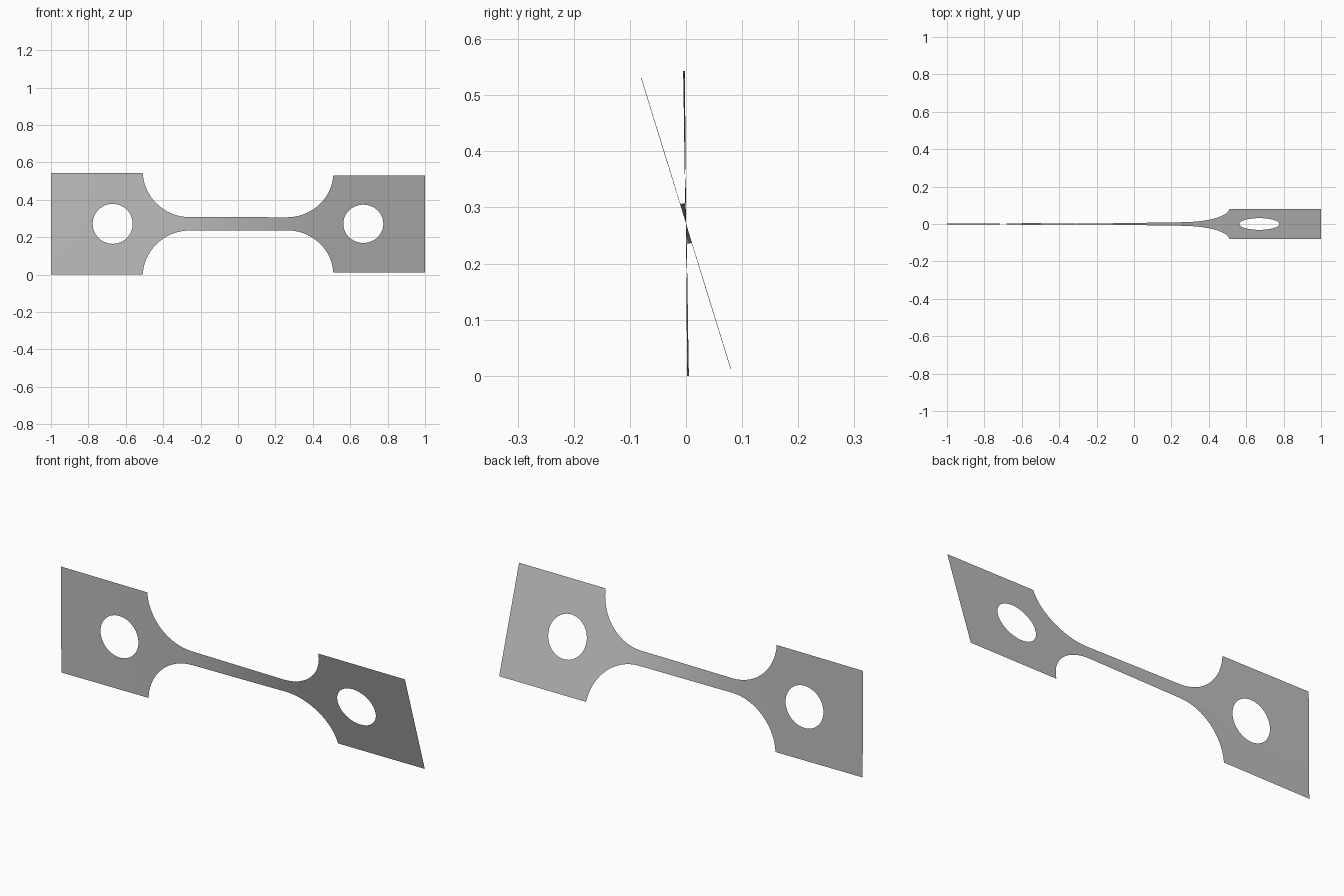
import bpy
import bmesh
from math import sqrt, sin, cos, pi, radians

cube = bpy.data.objects.get("Cube")
if cube:
    bpy.data.objects.remove(cube)

HALF_HEIGHT, NECK, FILLET, FILLET_X = 0.2715, 0.036, 0.25, 0.26
HOLE_X, HOLE_R = 0.67, 0.107
SHOULDER = FILLET_X + sqrt(FILLET**2 - (NECK + FILLET - HALF_HEIGHT)**2)
ROWS = 6
# Twist in degrees along the length
TWIST = [(-1, 0.4), (-0.5, 1.1), (-0.3, 1.9), (0.3, 16.2), (0.5, 17), (1, 17.2)]


def outer(x):
    """Half height of the outline: neck, round fillet, square tab."""
    d = abs(x) - FILLET_X
    if d <= 0:
        return NECK
    if abs(x) >= SHOULDER:
        return HALF_HEIGHT
    return NECK + FILLET - sqrt(FILLET**2 - d * d)


def inner(x):
    """Half height of the round hole."""
    return sqrt(max(0, HOLE_R**2 - (abs(x) - HOLE_X)**2))


def twist(x):
    for (x0, a0), (x1, a1) in zip(TWIST, TWIST[1:]):
        if x <= x1:
            return radians(a0 + (a1 - a0) * (x - x0) / (x1 - x0))
    return radians(TWIST[-1][1])


# Stations along half the length, then mirrored
half = [FILLET_X * i / 8 for i in range(9)]
half += [FILLET_X + FILLET * sin(pi / 2 * i / 16) for i in range(1, 16)]
half += [SHOULDER]
half += [HOLE_X - HOLE_R * cos(pi * i / 24) for i in range(25)]
half += [0.85, 1.0]
stations = [-x for x in reversed(half[1:])] + half

# Twisted sheet, upper and lower strips joined on the centre line
bm = bmesh.new()
for side in (1, -1):
    columns = []
    for x in stations:
        lo, hi, a = inner(x), outer(x), twist(x)
        column = []
        for r in range(ROWS + 1):
            v = side * (lo + (hi - lo) * r / ROWS)
            column.append(bm.verts.new((x, -v * sin(a), HALF_HEIGHT + v * cos(a))))
        columns.append(column)
    for left, right in zip(columns, columns[1:]):
        for r in range(ROWS):
            quad = [left[r], right[r], right[r + 1], left[r + 1]]
            bm.faces.new(quad if side > 0 else quad[::-1])
bmesh.ops.remove_doubles(bm, verts=bm.verts, dist=0.00001)
for face in bm.faces:
    face.smooth = True

mesh = bpy.data.meshes.new("twisted_test_strip")
bm.to_mesh(mesh)
bm.free()
strip = bpy.data.objects.new("twisted_test_strip", mesh)
bpy.context.collection.objects.link(strip)

# Plain grey metal
grey = bpy.data.materials.new("grey_metal")
grey.use_nodes = True
colour = (0.52, 0.52, 0.52, 1)
grey.diffuse_color = colour
grey.node_tree.nodes["Principled BSDF"].inputs["Base Color"].default_value = colour
mesh.materials.append(grey)
